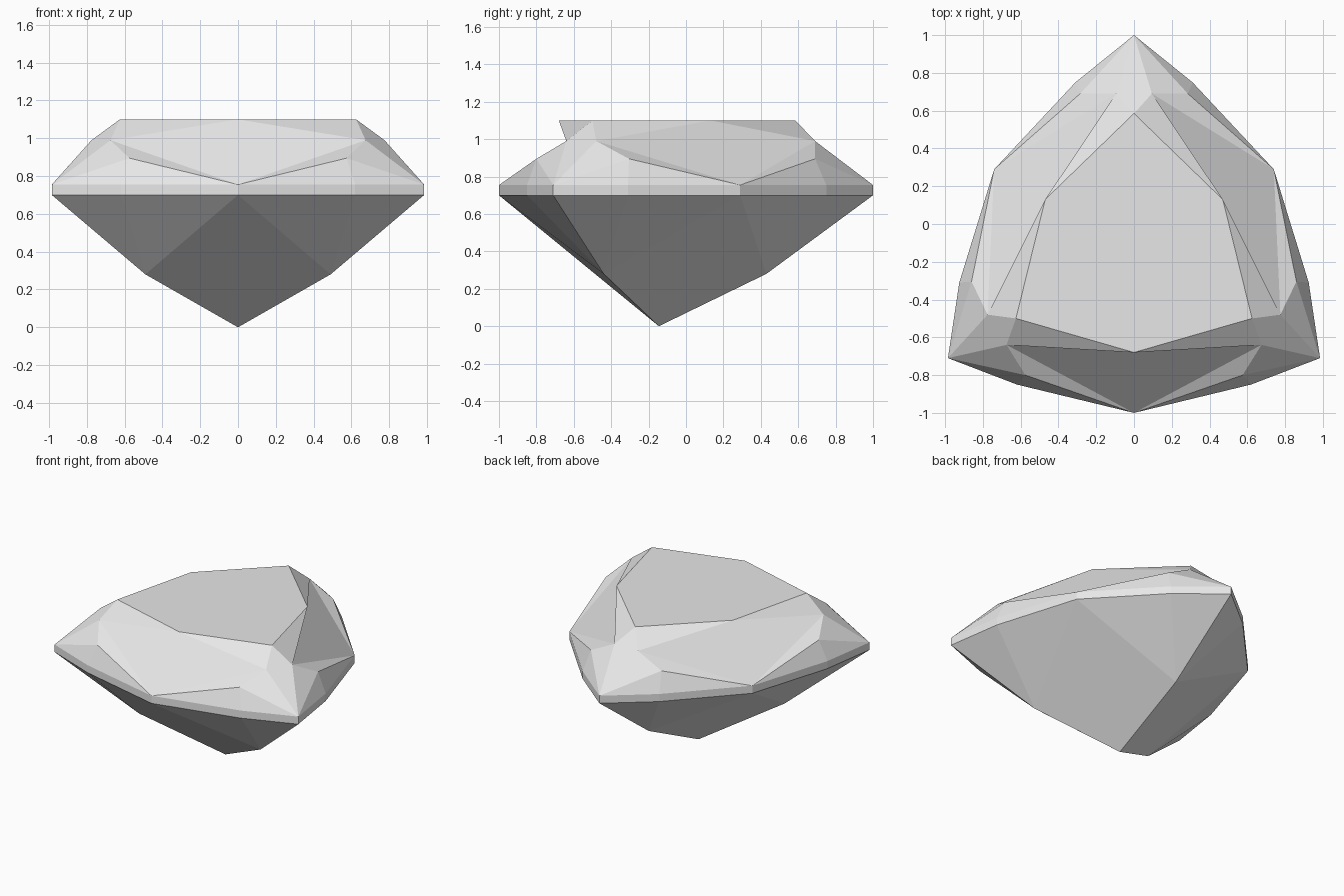
import bpy
from mathutils import Vector
from mathutils.geometry import normal

cube = bpy.data.objects.get("Cube")
if cube:
    bpy.data.objects.remove(cube, do_unlink=True)

GIRDLE_TOP, GIRDLE_LOW = 0.755, 0.70

# Girdle outline, front middle round to the back tip (+x half)
rim = {"front": (0, -1), "g1": (0.62, -0.85), "corner": (0.985, -0.71),
       "g2": (0.925, -0.31), "side": (0.74, 0.29), "g3": (0.31, 0.75), "back": (0, 1)}
points = {}
for name, (x, y) in rim.items():
    points[name] = (x, y, GIRDLE_TOP)
    points[name + "_low"] = (x, y, GIRDLE_LOW)

# Crown points: table corners, shoulders and small break facets
points.update({
    "t_front": (0, -0.68, 1.1), "t_corner": (0.625, -0.5, 1.1),
    "t_side": (0.47, 0.13, 1.1), "t_back": (0, 0.585, 1.1),
    "k1": (0.675, -0.64, 0.99), "k2": (0.775, -0.48, 0.99), "k3": (0.095, 0.69, 0.99),
    "b1": (0.575, -0.80, 0.895), "b2": (0.86, -0.305, 0.895), "b3": (0.285, 0.69, 0.895)})

# Pavilion points
points.update({"apex": (0, -0.145, 0), "p": (0.49, -0.44, 0.28), "p_back": (0, 0.43, 0.28)})

verts, faces, index = [], [], {}


def vert(name):
    """Index of a named point; a leading minus means its mirror image."""
    x, y, z = points[name.lstrip("-")]
    co = (-x if name[0] == "-" else x, y, z)
    if co not in index:
        index[co] = len(verts)
        verts.append(Vector(co))
    return index[co]


def face(names):
    ids = [vert(n) for n in names.split()]
    corners = [verts[i] for i in ids]
    outward = sum(corners, Vector()) / len(ids) - Vector((0, 0, GIRDLE_LOW))
    if normal(*corners).dot(outward) < 0:
        ids = ids[:1] + ids[:0:-1]
    faces.append(ids)


def both(names):
    face(names)
    face(" ".join("-" + n for n in names.split()))


# Table and the facets that cross the middle
face("t_front t_corner t_side t_back -t_side -t_corner")
face("k1 front -k1 t_front")
face("k3 back -k3 t_back")
face("apex p front_low -p")

# Large crown facets and star facets
both("k2 side k3 t_side")
both("k1 corner k2 t_corner")
both("t_front t_corner k1")
both("t_corner t_side k2")
both("t_side t_back k3")

# Break facets, girdle band and lower facets around the rim
for mid, g, tip, k, b, p in (("front", "g1", "corner", "k1", "b1", "p"),
                             ("side", "g2", "corner", "k2", "b2", "p"),
                             ("side", "g3", "back", "k3", "b3", "p_back")):
    for end in (mid, tip):
        both(f"{end} {b} {k}")
        both(f"{end} {g} {b}")
        both(f"{end} {g} {g}_low {end}_low")
        both(f"{end}_low {g}_low {p}")

# Large pavilion facets
both("apex p side_low p_back")

mesh = bpy.data.meshes.new("gemstone")
mesh.from_pydata(verts, [], faces)
mesh.update()
gem = bpy.data.objects.new("gemstone", mesh)
bpy.context.collection.objects.link(gem)

# Plain grey stone
mat = bpy.data.materials.new("pale_grey")
mat.use_nodes = True
grey = (0.8, 0.8, 0.8, 1)
mat.diffuse_color = grey
mat.node_tree.nodes["Principled BSDF"].inputs["Base Color"].default_value = grey
mesh.materials.append(mat)
